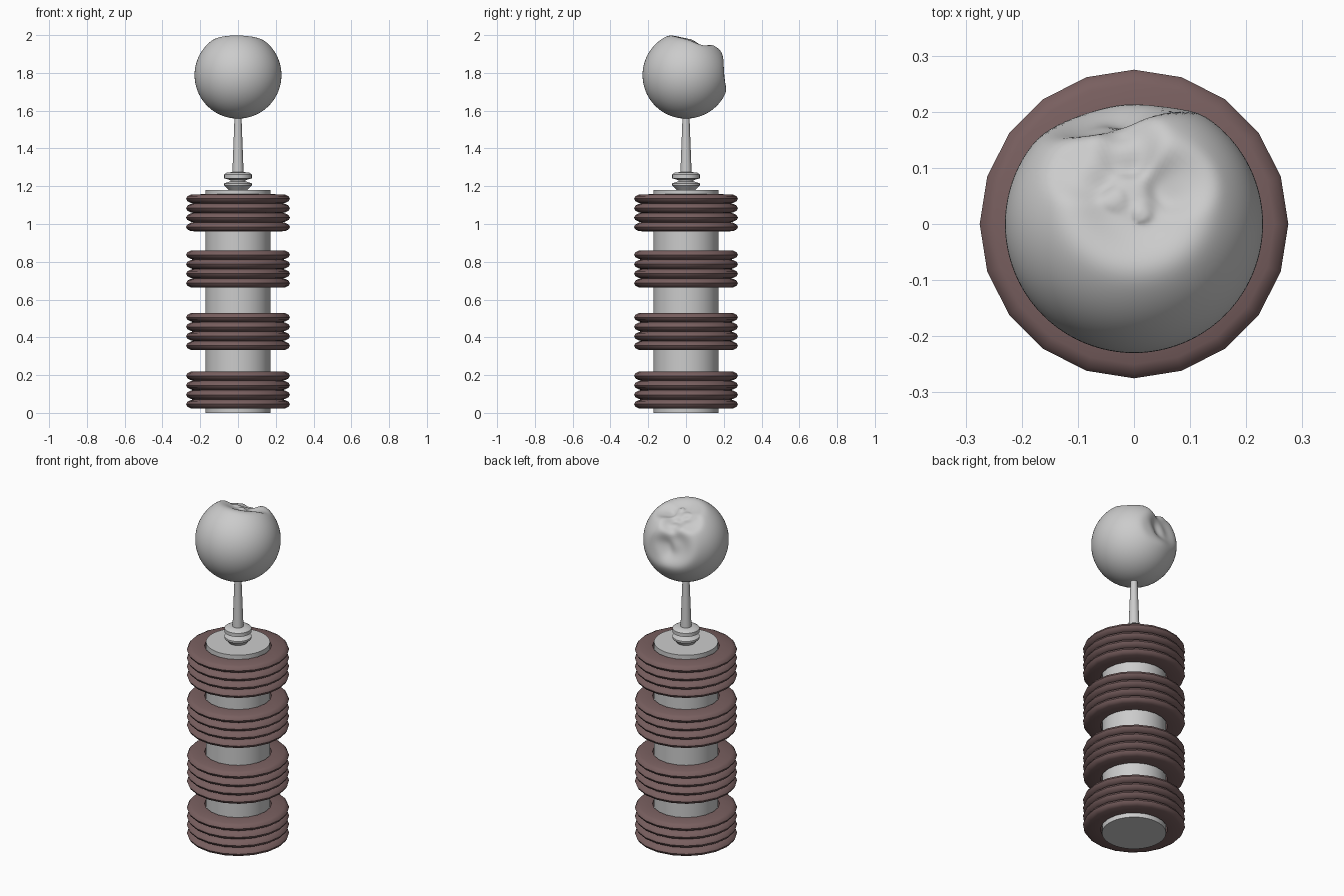
import bpy, bmesh, math
from mathutils import Vector

if "Cube" in bpy.data.objects:
    bpy.data.objects.remove(bpy.data.objects["Cube"])

rubber = bpy.data.materials.new("rubber_brown")
rubber.diffuse_color = (0.19, 0.115, 0.115, 1)
rubber.use_nodes = True
rubber.node_tree.nodes["Principled BSDF"].inputs["Base Color"].default_value = rubber.diffuse_color


def finish(name, bm, angle=40, mat=None):
    bmesh.ops.recalc_face_normals(bm, faces=bm.faces)
    me = bpy.data.meshes.new(name)
    bm.to_mesh(me)
    bm.free()
    ob = bpy.data.objects.new(name, me)
    bpy.context.collection.objects.link(ob)
    if mat:
        me.materials.append(mat)
    bpy.ops.object.select_all(action='DESELECT')
    ob.select_set(True)
    bpy.context.view_layer.objects.active = ob
    bpy.ops.object.shade_smooth_by_angle(angle=math.radians(angle))
    return ob


def lathe(name, profile, sides, closed=False, angle=40, mat=None):
    """Revolve an (r, z) profile around the z axis."""
    bm = bmesh.new()
    rings = [[bm.verts.new((r * math.cos(2 * math.pi * i / sides),
                            r * math.sin(2 * math.pi * i / sides), z))
              for i in range(sides)] for r, z in profile]
    pairs = list(zip(rings, rings[1:]))
    if closed:
        pairs.append((rings[-1], rings[0]))
    else:
        bm.faces.new(rings[0])
        bm.faces.new(rings[-1])
    for a, b in pairs:
        for i in range(sides):
            j = (i + 1) % sides
            bm.faces.new((a[i], a[j], b[j], b[i]))
    return finish(name, bm, angle, mat)


# Central column
lathe("column", [(0.172, 0), (0.172, 1.18)], 48)

# Four insulator stacks, each with four rounded ridges
PITCH = 0.05
for n, base in enumerate((0.022, 0.332, 0.663, 0.96)):
    profile = [(0.18, base)]
    for k in range(4):
        c = base + 0.024 + k * PITCH
        lo, hi = (0.25, 0.25)
        profile += [(lo, c - 0.022), (0.268, c - 0.013), (0.275, c),
                    (0.268, c + 0.013), (hi, c + 0.022)]
        if k < 3:
            profile.append((0.238, c + PITCH / 2))
    profile.append((0.18, base + 0.198))
    lathe(f"insulator_stack_{n + 1}", profile, 20, True, 50, rubber)

# Turned collar and tapering stem
lathe("collar", [(0.045, 1.175), (0.073, 1.205), (0.073, 1.215), (0.04, 1.226),
                 (0.04, 1.232), (0.073, 1.242), (0.073, 1.263), (0.06, 1.272),
                 (0.03, 1.275)], 32, angle=30)
lathe("stem", [(0.03, 1.265), (0.018, 1.58)], 24)

# Ball with hammered dents: direction, angular radius, depth
DENTS = [((-0.25, 0.93, 0.20), 0.50, 0.045),
         ((0.10, 0.93, 0.05), 0.40, 0.018),
         ((0.02, 0.22, 0.97), 0.55, 0.052),
         ((-0.42, 0.48, 0.78), 0.30, 0.022),
         ((0.38, 0.35, 0.85), 0.28, 0.018),
         ((-0.05, 0.68, 0.73), 0.28, 0.030),
         ((0.08, 0.10, 0.99), 0.11, -0.008),
         ((-0.2, 0.25, 0.95), 0.14, -0.007)]
bm = bmesh.new()
bmesh.ops.create_uvsphere(bm, u_segments=96, v_segments=64, radius=1)
for v in bm.verts:
    d = v.co.normalized()
    r = 0.23
    for c, w, depth in DENTS:
        t = d.angle(Vector(c)) / w
        r -= depth * math.exp(-(t * 1.15) ** 4)
    v.co = d * r + Vector((0, 0, 1.788))
finish("dented_ball", bm, 60)
